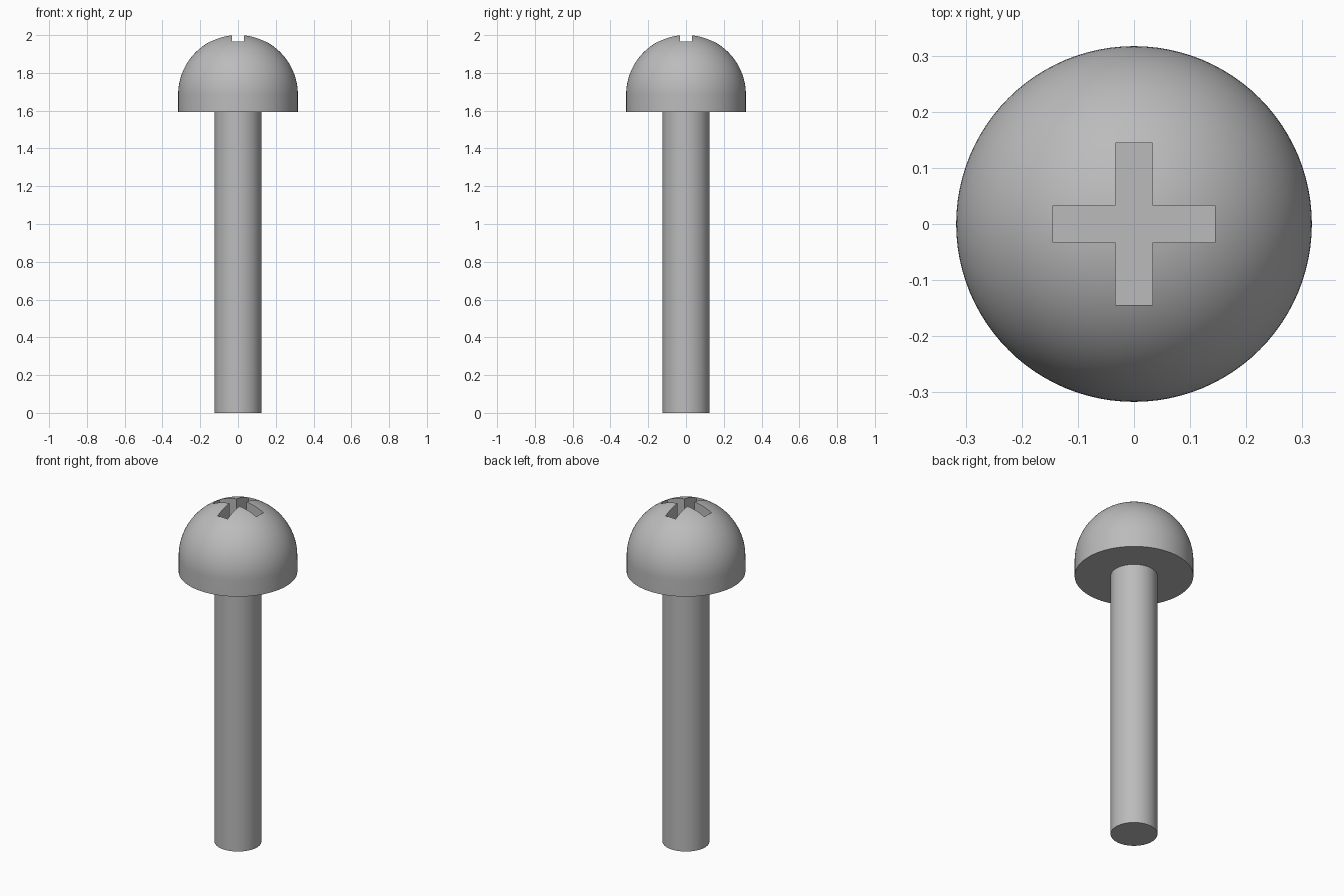
import bpy
import bmesh
import math

# Remove the default object
old = bpy.data.objects.get("Cube")
if old:
    bpy.data.objects.remove(old, do_unlink=True)

STEEL = (0.5, 0.5, 0.5, 1.0)
steel = bpy.data.materials.new("grey steel")
steel.use_nodes = True
steel.diffuse_color = STEEL
steel.node_tree.nodes["Principled BSDF"].inputs["Base Color"].default_value = STEEL

SIDES = 96
HEAD_R, SHAFT_R = 0.317, 0.125
HEAD_BASE, DOME_Z = 1.592, 1.685
SLOT_HALF, SLOT_W, SLOT_FLOOR = 0.144, 0.033, 1.84


def make_object(name, bm):
    bmesh.ops.recalc_face_normals(bm, faces=bm.faces)
    mesh = bpy.data.meshes.new(name)
    bm.to_mesh(mesh)
    bm.free()
    mesh.materials.append(steel)
    obj = bpy.data.objects.new(name, mesh)
    bpy.context.collection.objects.link(obj)
    return obj


def lathe(name, profile):
    """Spin a radius/height profile around the z axis."""
    bm = bmesh.new()
    verts = [bm.verts.new((r, 0, z)) for r, z in profile]
    edges = [bm.edges.new(pair) for pair in zip(verts, verts[1:])]
    bmesh.ops.spin(bm, geom=verts + edges, cent=(0, 0, 0), axis=(0, 0, 1),
                   angle=math.tau, steps=SIDES)
    bmesh.ops.remove_doubles(bm, verts=bm.verts, dist=0.0001)
    return make_object(name, bm)


# Shaft: plain rod
shaft = lathe("shaft", [(0, 0), (SHAFT_R, 0), (SHAFT_R, HEAD_BASE), (0, HEAD_BASE)])

# Head: short straight rim under a half-sphere dome
steps = 32
dome = [(HEAD_R * math.cos(a), DOME_Z + HEAD_R * math.sin(a))
        for a in (i * math.pi / 2 / steps for i in range(steps))]
head = lathe("head", [(0, HEAD_BASE), (HEAD_R, HEAD_BASE)] + dome
             + [(0, DOME_Z + HEAD_R)])

# Cross recess: one plus-shaped prism cut from the head
bm = bmesh.new()
outline = []
for k in range(4):
    c, s = round(math.cos(k * math.pi / 2)), round(math.sin(k * math.pi / 2))
    for x, y in ((SLOT_HALF, -SLOT_W), (SLOT_HALF, SLOT_W), (SLOT_W, SLOT_W)):
        outline.append(bm.verts.new((c * x - s * y, s * x + c * y, SLOT_FLOOR)))
floor = bm.faces.new(outline)
top = bmesh.ops.extrude_face_region(bm, geom=[floor])
bmesh.ops.translate(bm, vec=(0, 0, 0.3),
                    verts=[v for v in top["geom"] if isinstance(v, bmesh.types.BMVert)])
cutter = make_object("cross_recess_cutter", bm)

cut = head.modifiers.new("cross recess", 'BOOLEAN')
cut.operation = 'DIFFERENCE'
cut.solver = 'EXACT'
cut.object = cutter
bpy.context.view_layer.objects.active = head
bpy.ops.object.select_all(action='DESELECT')
head.select_set(True)
bpy.ops.object.modifier_apply(modifier=cut.name)
bpy.data.objects.remove(cutter, do_unlink=True)

# Smooth round sides, sharp rims
shaft.select_set(True)
bpy.ops.object.shade_smooth_by_angle(angle=math.radians(30))
